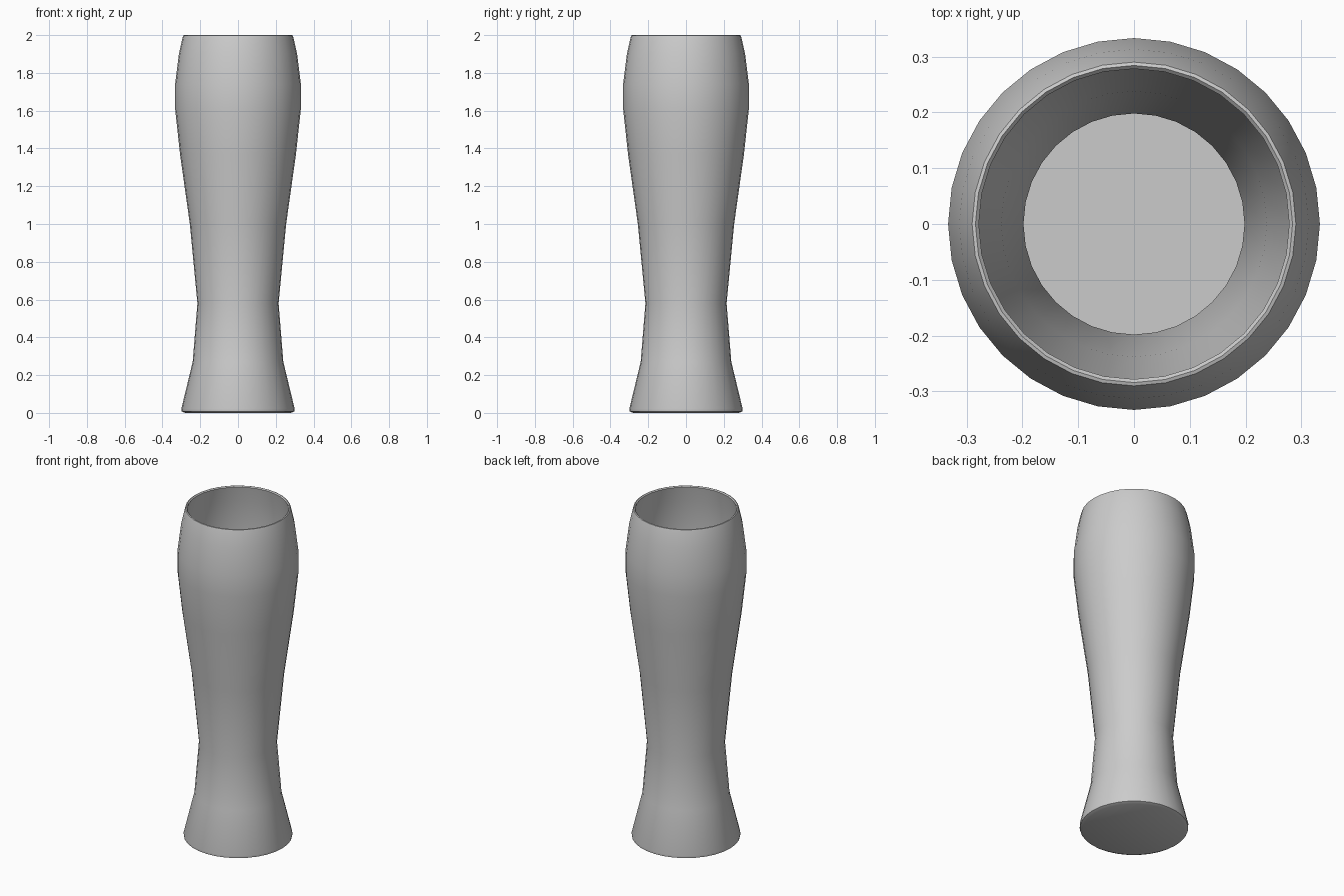
import bpy, bmesh, math

if "Cube" in bpy.data.objects:
    bpy.data.objects.remove(bpy.data.objects["Cube"])

SIDES = 32
WALL = 0.017

# Outer wall profile (radius, height), base to lip
outer = [(0.28, 0.0), (0.298, 0.008), (0.30, 0.022), (0.24, 0.27),
         (0.215, 0.58), (0.255, 1.0), (0.307, 1.37), (0.333, 1.61),
         (0.333, 1.74), (0.313, 1.90), (0.294, 1.985)]
# Rounded lip, then inner wall following the outer one down to the floor
lip = [(0.290, 1.998), (0.284, 2.0), (0.278, 1.994)]
inner = [(r - WALL, z) for r, z in reversed(outer[3:-1])]
floor = [(0.279, 0.04), (0.267, 0.025)]
profile = outer + lip + inner + floor

# Revolve the profile, closing it with a base disc and a floor disc
bm = bmesh.new()
rings = []
for r, z in profile:
    rings.append([bm.verts.new((r * math.cos(2 * math.pi * i / SIDES),
                                r * math.sin(2 * math.pi * i / SIDES), z))
                  for i in range(SIDES)])
for a, b in zip(rings, rings[1:]):
    for i in range(SIDES):
        j = (i + 1) % SIDES
        bm.faces.new((a[i], a[j], b[j], b[i]))
bm.faces.new(rings[0][::-1])
bm.faces.new(rings[-1])
bmesh.ops.recalc_face_normals(bm, faces=bm.faces)

mesh = bpy.data.meshes.new("beer_glass")
bm.to_mesh(mesh)
bm.free()
glass = bpy.data.objects.new("beer_glass", mesh)
bpy.context.collection.objects.link(glass)

# Smooth shading
bpy.context.view_layer.objects.active = glass
glass.select_set(True)
bpy.ops.object.shade_smooth_by_angle(angle=math.radians(50))
